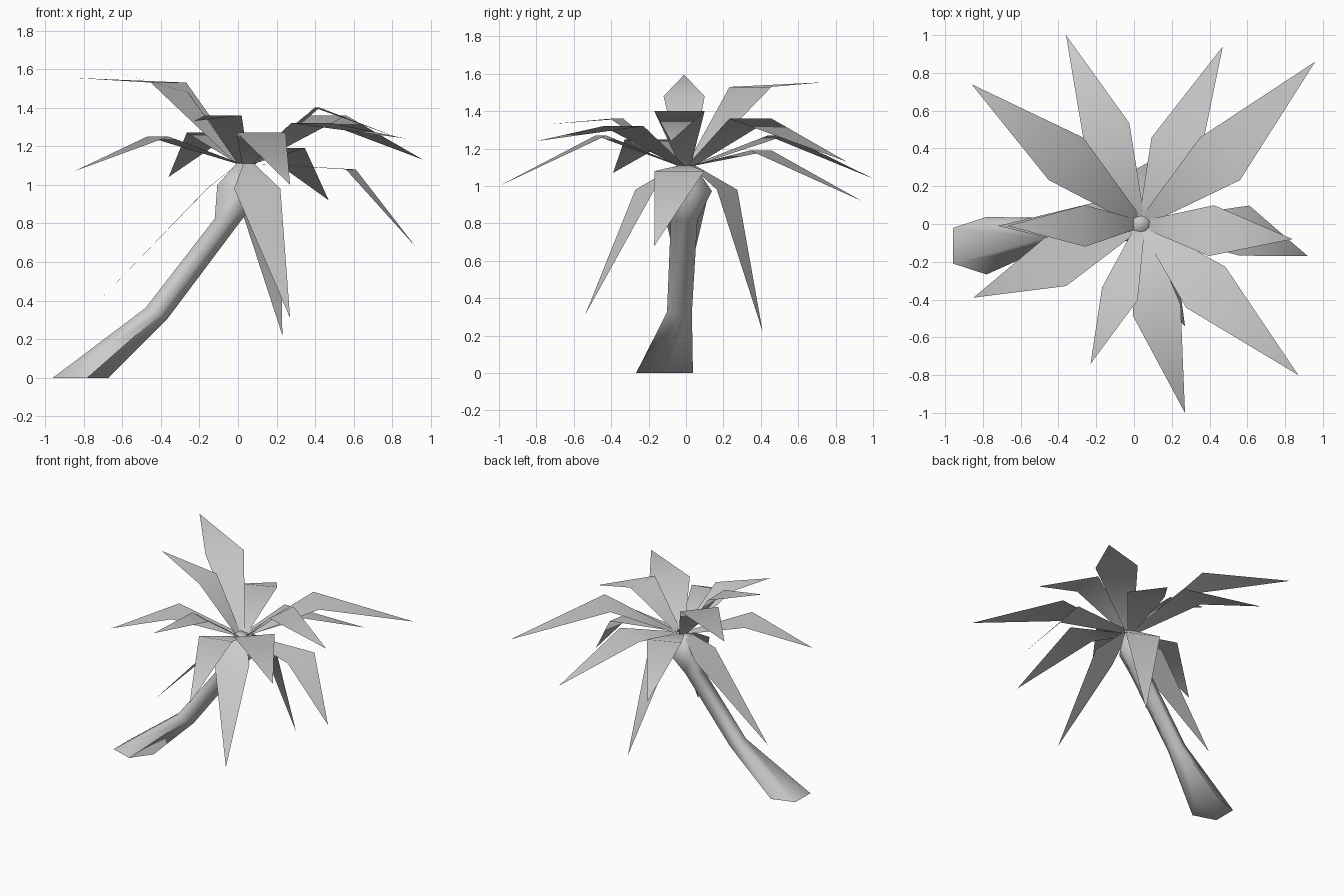
import bpy, math
from mathutils import Vector, Matrix

old = bpy.data.objects.get("Cube")
if old:
    bpy.data.objects.remove(old, do_unlink=True)

# One plain grey for the whole tree
grey = bpy.data.materials.new("plain_grey")
grey.use_nodes = True
colour = (0.6, 0.6, 0.6, 1)
grey.diffuse_color = colour
for node in grey.node_tree.nodes:
    if node.type == 'BSDF_PRINCIPLED':
        node.inputs["Base Color"].default_value = colour


def make_object(name, verts, faces, angle):
    mesh = bpy.data.meshes.new(name)
    mesh.from_pydata(verts, [], faces)
    mesh.materials.append(grey)
    obj = bpy.data.objects.new(name, mesh)
    bpy.context.collection.objects.link(obj)
    bpy.ops.object.select_all(action='DESELECT')
    obj.select_set(True)
    bpy.context.view_layer.objects.active = obj
    bpy.ops.object.shade_smooth_by_angle(angle=math.radians(angle))
    return obj


# Trunk: five-sided rings along a leaning path, swelling below the crown
SIDES = 5
rings = [  # centre, radius, lean toward +x in degrees
    ((-.83, -.115, 0), .16, 0),
    ((-.43, -.035, .335), .07, 27),
    ((-.06, -.01, .82), .075, 5),
    ((0, .01, .98), .135, 10),
    ((.04, 0, 1.11), .05, 15),
]
verts, faces = [], []
for centre, radius, lean in rings:
    tilt = Matrix.Rotation(math.radians(lean), 3, 'Y')
    for i in range(SIDES):
        a = math.tau * i / SIDES
        offset = Vector((radius * math.cos(a), radius * math.sin(a), 0))
        verts.append(Vector(centre) + tilt @ offset)
for r in range(len(rings) - 1):
    for i in range(SIDES):
        j = (i + 1) % SIDES
        low, high = r * SIDES, (r + 1) * SIDES
        faces.append((low + i, low + j, high + j, high + i))
faces.append(tuple(reversed(range(SIDES))))
faces.append(tuple(range(len(verts) - SIDES, len(verts))))
make_object("trunk", verts, faces, 80)

# Fronds: a narrow stem end, a wide level bend and a pointed tip
fronds = [  # middle of bend, width of bend, tip
    ((-.36, .345, 1.53), .29, (-.86, .74, 1.555)),
    ((-.145, .485, 1.27), .26, (-.36, 1, 1.04)),
    ((.22, .4, 1.19), .28, (.47, .94, .92)),
    ((.455, .345, 1.36), .31, (.96, .86, 1.13)),
    ((.41, -.035, 1.4), .27, (.84, -.08, 1.24)),
    ((.585, -.035, 1.08), .27, (.92, -.17, .68)),
    ((.38, -.335, 1.32), .3, (.87, -.8, 1.24)),
    ((.12, -.455, 1.27), .26, (.27, -1, 1)),
    ((-.075, -.37, 1.36), .2, (-.23, -.74, 1.33)),
    ((-.415, -.2, 1.25), .28, (-.85, -.39, 1.07)),
    ((-.26, -.01, 1.48), .22, (-.67, -.01, 1.595)),
    ((-.16, -.01, .98), .27, (-.72, -.01, .4)),
    ((.1, -.22, .98), .26, (.27, -.54, .31)),
    ((.1, .22, .98), .26, (.23, .41, .22)),
]
crown = Vector((.04, 0, 1.11))
for n, (bend, width, tip) in enumerate(fronds, 1):
    bend, tip = Vector(bend), Vector(tip)
    heading = tip - crown
    heading.z = 0
    heading.normalize()
    across = Vector((-heading.y, heading.x, 0))
    stem = crown + heading * .04
    half = across * width / 2
    stem_half = across * .03
    make_object(f"frond_{n}",
                [stem + stem_half, stem - stem_half, bend - half, bend + half, tip],
                [(0, 1, 2, 3), (3, 2, 4)], 80)
